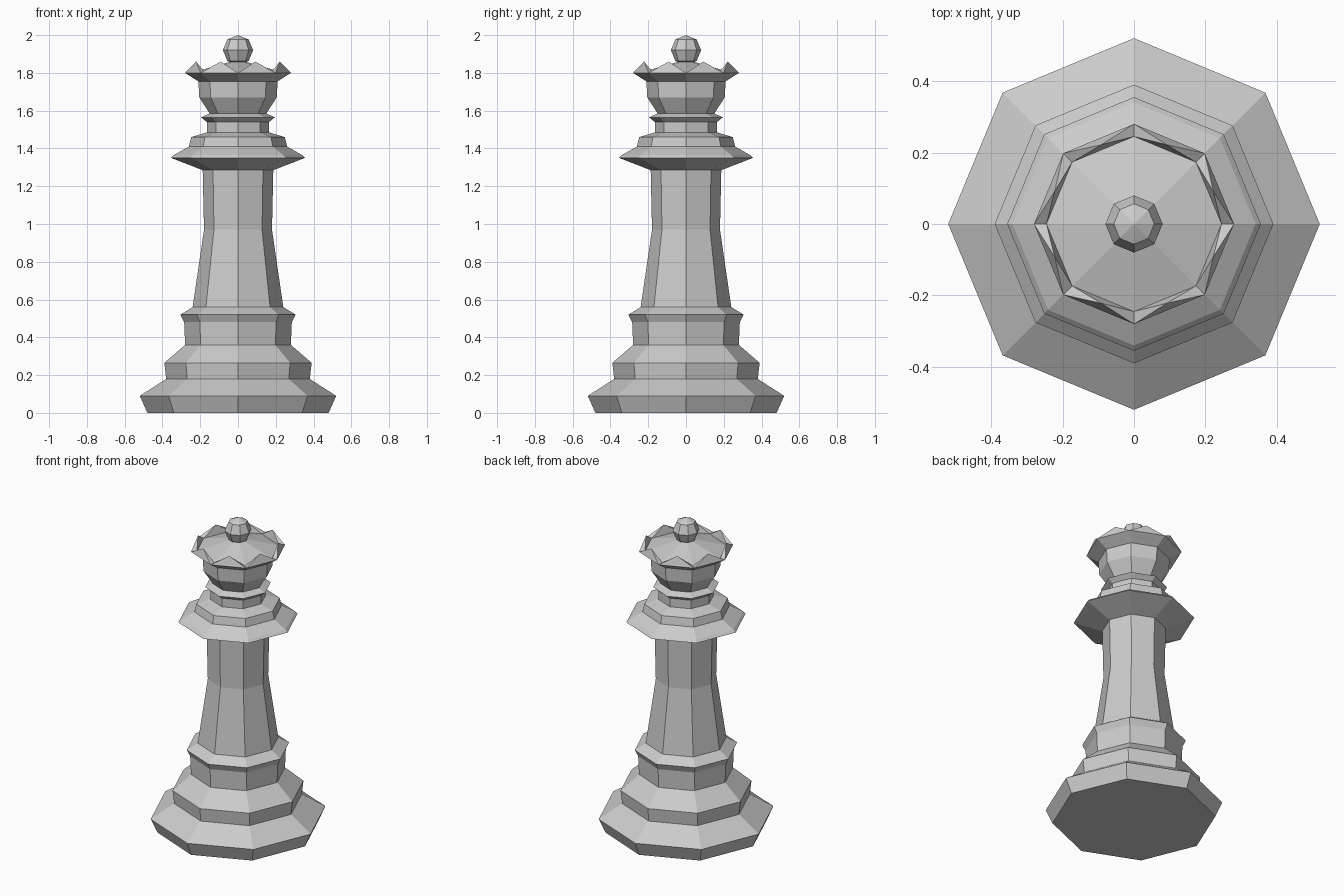
import bpy, bmesh
from math import cos, sin, pi

if "Cube" in bpy.data.objects:
    bpy.data.objects.remove(bpy.data.objects["Cube"])

SIDES = 8


def ring(bm, r, z, offset=0.0):
    return [bm.verts.new((r * cos(2 * pi * (i + offset) / SIDES),
                          r * sin(2 * pi * (i + offset) / SIDES), z)) for i in range(SIDES)]


def bridge(bm, low, high):
    for i in range(SIDES):
        j = (i + 1) % SIDES
        bm.faces.new((low[i], low[j], high[j], high[i]))


def finish(bm, name):
    bmesh.ops.recalc_face_normals(bm, faces=bm.faces[:])
    mesh = bpy.data.meshes.new(name)
    bm.to_mesh(mesh)
    bm.free()
    obj = bpy.data.objects.new(name, mesh)
    bpy.context.collection.objects.link(obj)
    return obj


def lathe(name, profile):
    bm = bmesh.new()
    rings = [ring(bm, r, z) for r, z in profile]
    for low, high in zip(rings, rings[1:]):
        bridge(bm, low, high)
    bm.faces.new(rings[0])
    bm.faces.new(rings[-1])
    return finish(bm, name)


# Stepped foot
lathe("base", [(0.48, 0), (0.52, 0.09), (0.38, 0.18), (0.39, 0.265), (0.28, 0.36),
               (0.285, 0.48), (0.305, 0.52), (0.24, 0.56)])
# Tapered shaft
lathe("shaft", [(0.24, 0.56), (0.18, 0.97), (0.187, 1.29)])
# Wide collar and neck ring
lathe("collar", [(0.187, 1.285), (0.355, 1.35), (0.34, 1.365), (0.26, 1.41), (0.248, 1.46),
                 (0.165, 1.485), (0.165, 1.54), (0.195, 1.565), (0.15, 1.585)])

# Head with flared rim, eight points and a shallow roof
bm = bmesh.new()
levels = [ring(bm, r, z) for r, z in [(0.15, 1.585), (0.205, 1.67), (0.21, 1.755), (0.28, 1.80)]]
bm.faces.new(levels[0])
for low, high in zip(levels, levels[1:]):
    bridge(bm, low, high)
outer = levels[-1]
inner = ring(bm, 0.245, 1.80)
tips = ring(bm, 0.24, 1.86, 0.5)
apex = bm.verts.new((0, 0, 1.87))
for i in range(SIDES):
    j = (i + 1) % SIDES
    bm.faces.new((outer[i], outer[j], tips[i]))
    bm.faces.new((outer[j], inner[j], tips[i]))
    bm.faces.new((inner[j], inner[i], tips[i]))
    bm.faces.new((inner[i], outer[i], tips[i]))
    bm.faces.new((inner[i], inner[j], apex))
finish(bm, "crown")

# Ball on top
bpy.ops.mesh.primitive_uv_sphere_add(segments=SIDES, ring_count=4, radius=0.08,
                                     location=(0, 0, 1.92))
bpy.context.object.name = "top_ball"
